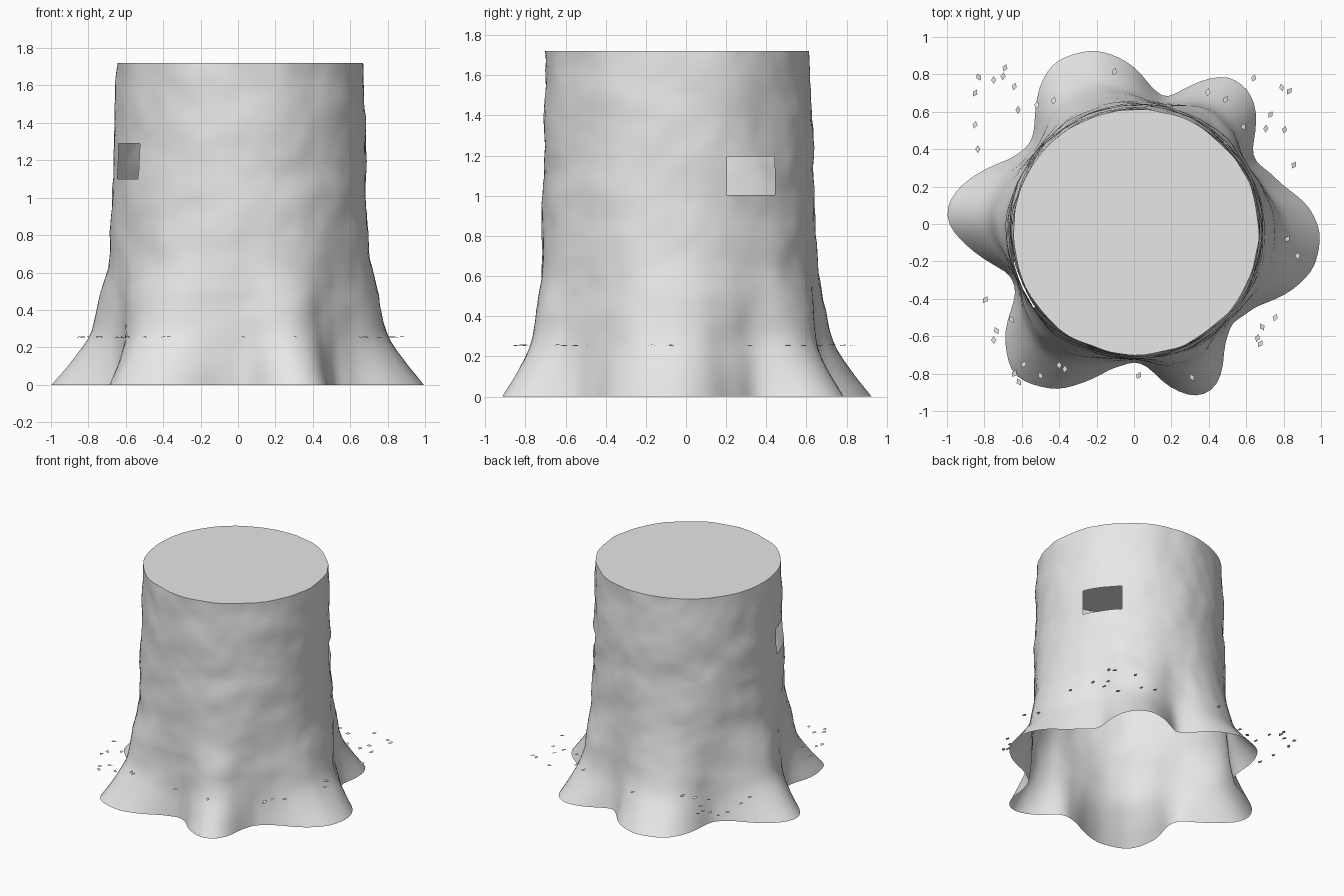
import bpy, math, random
from mathutils import Vector, noise

if "Cube" in bpy.data.objects:
    bpy.data.objects.remove(bpy.data.objects["Cube"])

random.seed(4)
COLS, ROWS, HEIGHT = 144, 36, 1.72

grey = bpy.data.materials.new("plain grey")
grey.diffuse_color = (0.8, 0.8, 0.8, 1)
grey.use_nodes = True
grey.node_tree.nodes["Principled BSDF"].inputs["Base Color"].default_value = grey.diffuse_color

# Root outline on the ground, counter-clockwise
ROOTS = [
    (.99, -.02), (.93, .1), (.8, .2), (.65, .33), (.63, .4), (.65, .5), (.65, .63),
    (.6, .73), (.5, .79), (.37, .77), (.25, .71), (.17, .67), (.1, .72), (0, .84),
    (-.1, .9), (-.22, .93), (-.35, .9), (-.43, .86), (-.5, .75), (-.53, .5),
    (-.56, .42), (-.65, .35), (-.85, .26), (-.93, .2), (-1, .1), (-.99, -.01),
    (-.9, -.11), (-.78, -.2), (-.67, -.26), (-.63, -.34), (-.64, -.42), (-.69, -.57),
    (-.68, -.7), (-.65, -.8), (-.57, -.85), (-.41, -.885), (-.25, -.84), (-.12, -.77),
    (0, -.735), (.08, -.76), (.17, -.86), (.32, -.925), (.42, -.89), (.47, -.8),
    (.48, -.65), (.52, -.53), (.65, -.44), (.85, -.35), (.96, -.24), (.995, -.1)]
# How strongly the root outline shapes the trunk at each height
FLARE = [(0, 1), (.1, .74), (.2, .51), (.26, .4), (.32, .34), (.4, .28), (.5, .2),
         (.6, .12), (.7, .07), (.9, .02), (1.1, 0), (2, 0)]


def interp(table, t):
    for (a, va), (b, vb) in zip(table, table[1:]):
        if a <= t <= b:
            return va + (vb - va) * (t - a) / (b - a)
    return table[-1][1]


def make(name, verts, faces, smooth=False):
    mesh = bpy.data.meshes.new(name)
    mesh.from_pydata(verts, [], faces)
    mesh.materials.append(grey)
    mesh.polygons.foreach_set("use_smooth", [smooth] * len(mesh.polygons))
    obj = bpy.data.objects.new(name, mesh)
    bpy.context.collection.objects.link(obj)
    return obj


# Ground radius per column, by polar angle
polar = sorted((math.atan2(y, x) % math.tau, math.hypot(x, y)) for x, y in ROOTS)
polar = [(polar[-1][0] - math.tau, polar[-1][1])] + polar + [(polar[0][0] + math.tau, polar[0][1])]
base = [interp(polar, math.tau * i / COLS) for i in range(COLS)]
base = [(base[i - 1] + 2 * base[i] + base[(i + 1) % COLS]) / 4 for i in range(COLS)]


def trunk_point(i, j):
    a, z = math.tau * i / COLS, HEIGHT * j / ROWS
    c, s = math.cos(a), math.sin(a)
    top = .655 + .01 * c - .04 * s
    w = interp(FLARE, z)
    r = top + (base[i] - top) * w + .02 * math.sin(math.pi * z / HEIGHT)
    # gentle uneven bark, stretched sideways
    rough = min(1, z / .4)
    r += rough * .013 * noise.noise(Vector((c * 2.5, s * 2.5, z * 5)))
    r += rough * .006 * noise.noise(Vector((c * 6 + 9, s * 6, z * 13)))
    return (r * c, r * s, z)


# Hollow trunk with two rectangular openings on opposite sides
def in_opening(i, j):
    return (7 <= i < 17 and 21 <= j < 25) or (79 <= i < 88 and 23 <= j < 27)


verts = [trunk_point(i, j) for j in range(ROWS + 1) for i in range(COLS)]
faces = [(j * COLS + i, j * COLS + (i + 1) % COLS,
          (j + 1) * COLS + (i + 1) % COLS, (j + 1) * COLS + i)
         for j in range(ROWS) for i in range(COLS) if not in_opening(i, j)]
make("trunk", verts, faces, True)

# Flat sawn top
make("cut_top", verts[-COLS:], [tuple(range(COLS))])

# Small flat wood chips around the roots
CHIPS = [
    (-.69, .835), (-.7, .79), (-.75, .77), (-.83, .785), (-.64, .735), (-.85, .7),
    (-.62, .61), (-.85, .53), (-.835, .4), (-.52, .635), (-.43, .66), (-.105, .815),
    (.395, .705), (.49, .665), (.64, .78), (.79, .73), (.83, .71), (.585, .52),
    (.705, .51), (.73, .585), (.805, .505), (.855, .315), (.82, -.08), (.875, -.17),
    (.755, -.5), (.685, -.55), (.66, -.61), (.675, -.64), (.31, -.82), (.025, -.81),
    (-.37, -.775), (-.4, -.755), (-.5, -.81), (-.59, -.75), (-.64, -.8), (-.615, -.845),
    (-.735, -.57), (-.75, -.62), (-.655, -.51), (-.795, -.405)]
cv, cf = [], []
for x, y in CHIPS:
    turn, n = random.uniform(-.6, .6), len(cv)
    for k, r in enumerate((.014, .021, .014, .021)):
        a = turn + k * math.pi / 2
        cv.append((x + r * math.cos(a), y + r * math.sin(a), .255 + random.uniform(-.004, .004)))
    cf.append((n, n + 1, n + 2, n + 3))
make("wood_chips", cv, cf)
